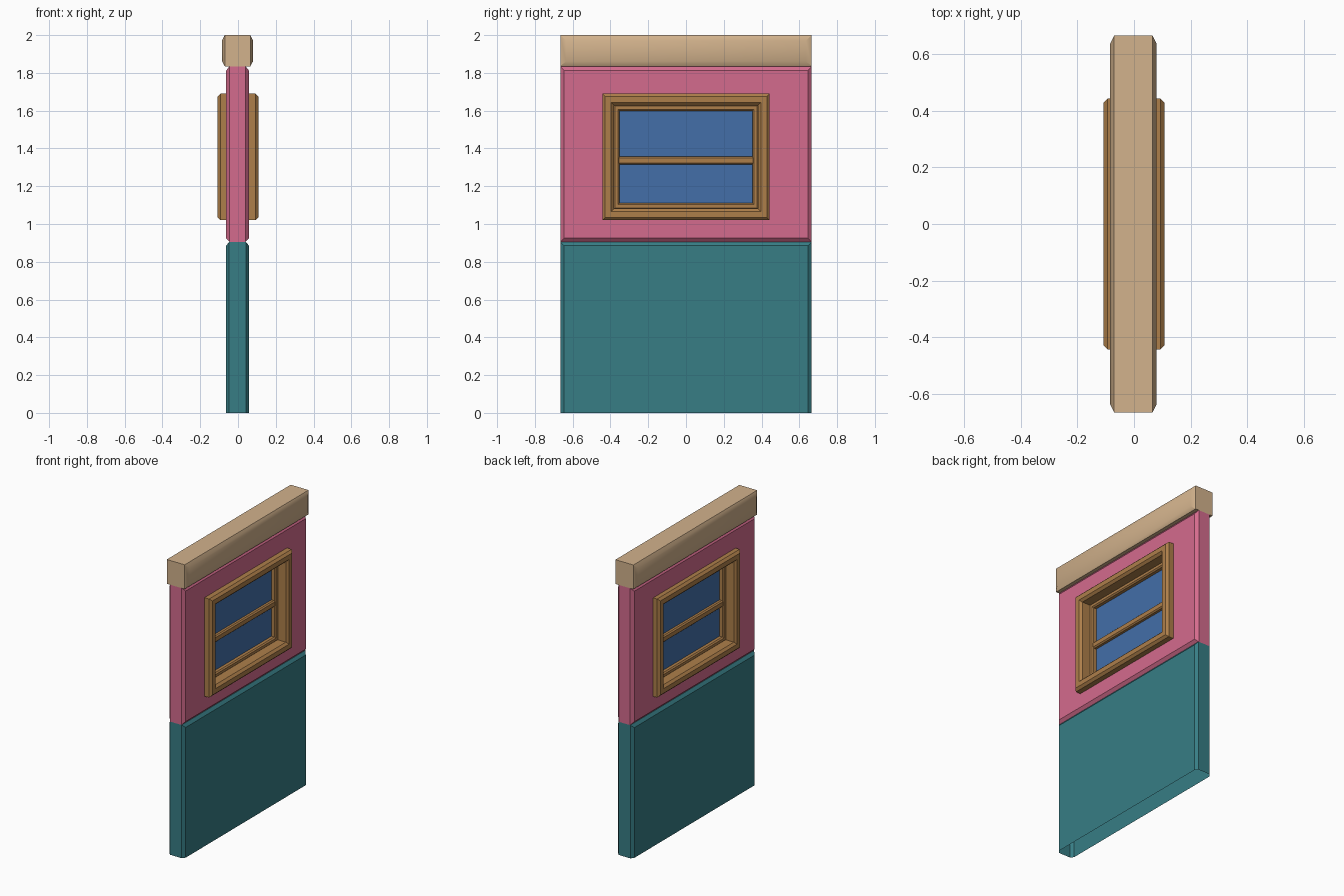
import bpy, bmesh, math

if "Cube" in bpy.data.objects:
    bpy.data.objects.remove(bpy.data.objects["Cube"])


def srgb(r, g, b):
    def f(c):
        c /= 255
        return c / 12.92 if c <= 0.04045 else ((c + 0.055) / 1.055) ** 2.4
    return (f(r), f(g), f(b), 1)


def material(name, rgb):
    m = bpy.data.materials.new(name)
    m.diffuse_color = srgb(*rgb)
    m.use_nodes = True
    m.node_tree.nodes["Principled BSDF"].inputs["Base Color"].default_value = m.diffuse_color
    return m


PINK = material("pink paint", (212, 107, 141))
TEAL = material("teal paint", (55, 125, 133))
CREAM = material("cream trim", (210, 178, 140))
WOOD = material("brown wood", (174, 127, 74))
BLUE = material("blue glass", (67, 111, 169))


def loft(name, mat, rects, ring=False, open_bottom=False):
    """Join rectangles (half width y, z low, z high, x) along x; ring closes the section."""
    bm = bmesh.new()
    loops = [[bm.verts.new(p) for p in
              ((x, -y, z0), (x, y, z0), (x, y, z1), (x, -y, z1))]
             for y, z0, z1, x in rects]
    pairs = list(zip(loops, loops[1:]))
    if ring:
        pairs.append((loops[-1], loops[0]))
    else:
        bm.faces.new(loops[0])
        bm.faces.new(loops[-1])
    for a, b in pairs:
        for i in range(4):
            j = (i + 1) % 4
            bm.faces.new((a[i], a[j], b[j], b[i]))
    bmesh.ops.recalc_face_normals(bm, faces=bm.faces)
    if open_bottom:
        bm.normal_update()
        low = [f for f in bm.faces if f.normal.z < -0.9]
        bmesh.ops.delete(bm, geom=low, context='FACES_ONLY')
    me = bpy.data.meshes.new(name)
    bm.to_mesh(me)
    bm.free()
    me.materials.append(mat)
    ob = bpy.data.objects.new(name, me)
    bpy.context.collection.objects.link(ob)
    bpy.ops.object.select_all(action='DESELECT')
    ob.select_set(True)
    bpy.context.view_layer.objects.active = ob
    bpy.ops.object.shade_smooth_by_angle(angle=math.radians(35))
    return ob


def frame(name, mat, y, z0, z1, x, width, bevel):
    """Rectangular picture frame with bevelled front and back edges."""
    section = [(0, x - bevel), (bevel, x), (width - bevel, x), (width, x - bevel)]
    section += [(d, -h) for d, h in reversed(section)]
    return loft(name, mat, [(y - d, z0 + d, z1 - d, h) for d, h in section], ring=True)


# Lower wall, hollow and open underneath
loft("lower_wall", TEAL, [
    (0.645, 0, 0.885, -0.063), (0.665, 0, 0.905, -0.047),
    (0.665, 0, 0.905, 0.042), (0.645, 0, 0.885, 0.058)], open_bottom=True)

# Upper wall with a window opening
loft("upper_wall", PINK, [
    (0.645, 0.925, 1.812, -0.063), (0.665, 0.905, 1.835, -0.045),
    (0.665, 0.905, 1.835, 0.040), (0.645, 0.925, 1.812, 0.058),
    (0.42, 1.045, 1.665, 0.058), (0.42, 1.045, 1.665, -0.063)], ring=True)

# Cap rail along the top
loft("top_rail", CREAM, [
    (0.635, 1.862, 1.97, -0.085), (0.665, 1.835, 2.0, -0.070),
    (0.665, 1.835, 2.0, 0.065), (0.635, 1.862, 1.97, 0.080)])

# Window: outer casing, sash, crossbar and pane
frame("window_casing", WOOD, 0.443, 1.02, 1.69, 0.108, 0.062, 0.015)
frame("window_sash", WOOD, 0.385, 1.078, 1.632, 0.035, 0.033, 0.008)
loft("window_crossbar", WOOD, [
    (0.36, 1.322, 1.350, -0.030), (0.36, 1.314, 1.358, -0.022),
    (0.36, 1.314, 1.358, 0.022), (0.36, 1.322, 1.350, 0.030)])
loft("window_pane", BLUE, [
    (0.36, 1.10, 1.61, -0.006), (0.36, 1.10, 1.61, 0.006)])
